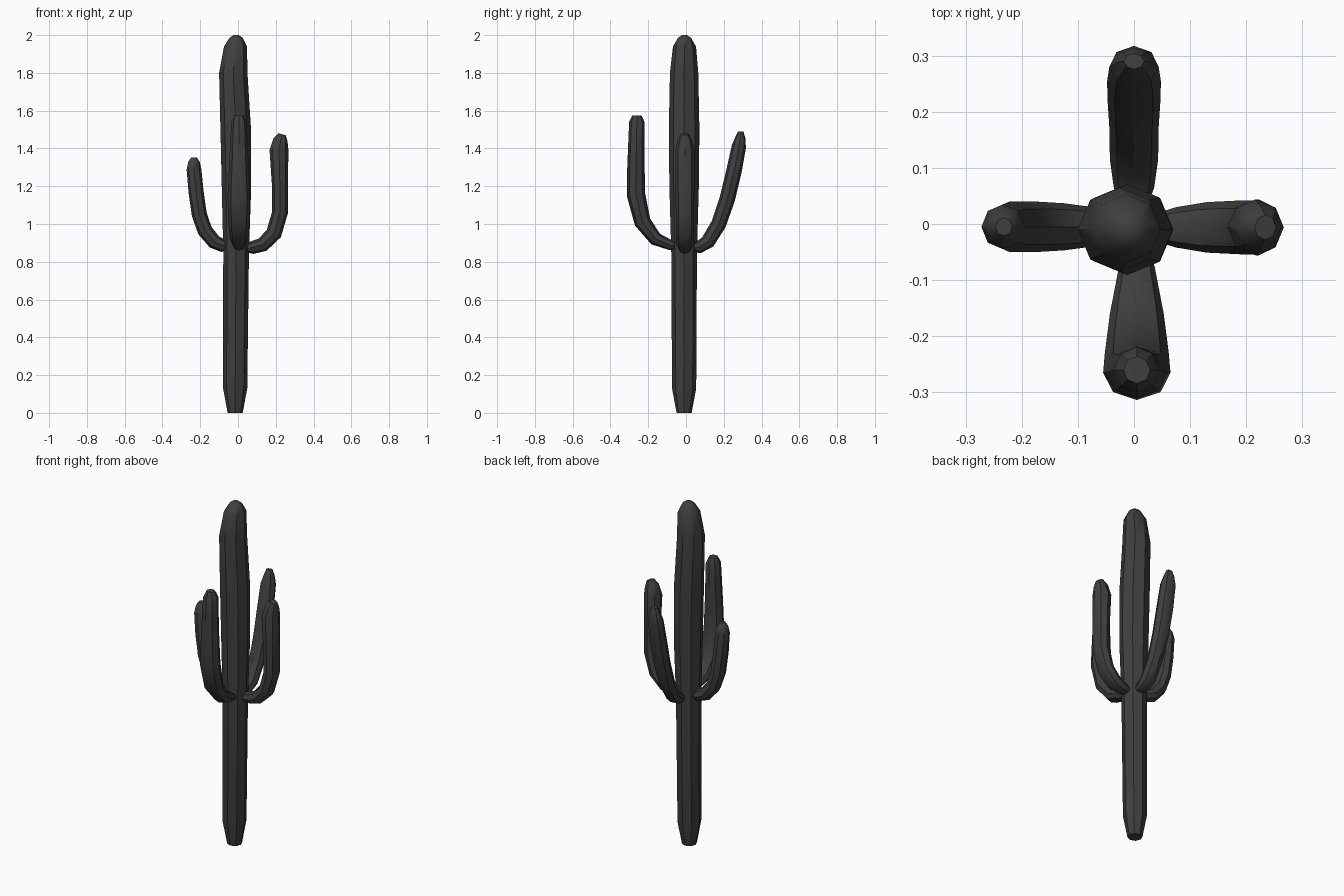
import bpy, bmesh, math
from mathutils import Vector

cube = bpy.data.objects.get("Cube")
if cube:
    bpy.data.objects.remove(cube)

mat = bpy.data.materials.new("dark_grey")
mat.use_nodes = True
grey = (0.05, 0.05, 0.05, 1)
mat.diffuse_color = grey
mat.node_tree.nodes["Principled BSDF"].inputs["Base Color"].default_value = grey

SIDES = 8


def skin(name, rings):
    """Bridge (centre, axis u, axis v) rings into a closed low-poly tube."""
    bm = bmesh.new()
    loops = []
    for c, u, v in rings:
        angles = [math.tau * i / SIDES for i in range(SIDES)]
        loops.append([bm.verts.new(c + u * math.cos(a) + v * math.sin(a)) for a in angles])
    for a, b in zip(loops, loops[1:]):
        for i in range(SIDES):
            j = (i + 1) % SIDES
            bm.faces.new((a[i], a[j], b[j], b[i]))
    bm.faces.new(loops[0][::-1])
    bm.faces.new(loops[-1])
    bmesh.ops.recalc_face_normals(bm, faces=bm.faces)
    mesh = bpy.data.meshes.new(name)
    bm.to_mesh(mesh)
    bm.free()
    mesh.materials.append(mat)
    obj = bpy.data.objects.new(name, mesh)
    bpy.context.collection.objects.link(obj)
    bpy.ops.object.select_all(action='DESELECT')
    obj.select_set(True)
    bpy.context.view_layer.objects.active = obj
    bpy.ops.object.shade_smooth_by_angle(angle=math.radians(40))


def arm(name, out, shift, path):
    """Sweep (distance out, height, radius in bend plane, radius sideways)."""
    out = Vector(out)
    side = Vector((0, 0, 1)).cross(out)
    pts = [out * p[0] + Vector((0, 0, p[1])) + side * shift for p in path]
    rings = []
    for i, p in enumerate(path):
        tangent = (pts[min(i + 1, len(pts) - 1)] - pts[max(i - 1, 0)]).normalized()
        rings.append((pts[i], side.cross(tangent) * p[2], side * p[3]))
    skin(name, rings)


# Trunk: centre x, centre y, height, radius
trunk = [(-.015, -.01, 0, .04), (-.015, -.01, .13, .064), (-.01, -.01, .85, .068),
         (-.008, -.01, 1.2, .078), (-.012, -.01, 1.5, .081), (-.025, -.01, 1.8, .075),
         (-.013, -.008, 1.94, .061), (-.01, -.008, 1.985, .035), (-.01, -.008, 2.0, .014)]
skin("trunk", [(Vector((x, y, z)), Vector((r, 0, 0)), Vector((0, r, 0))) for x, y, z, r in trunk])

# Four upturned arms
arm("right_arm", (-1, 0, 0), .005,
    [(.05, .885, .02, .025), (.08, .885, .034, .036), (.125, .905, .038, .042),
     (.175, .965, .04, .045), (.205, 1.05, .04, .045), (.222, 1.17, .04, .045),
     (.233, 1.29, .039, .04), (.233, 1.33, .03, .03), (.232, 1.352, .015, .016)])
arm("left_arm", (1, 0, 0), -.006,
    [(.04, .87, .02, .025), (.075, .875, .034, .036), (.13, .89, .038, .045),
     (.19, .95, .042, .048), (.222, 1.06, .042, .048), (.222, 1.2, .042, .05),
     (.217, 1.39, .05, .05), (.225, 1.445, .038, .038), (.234, 1.475, .02, .022)])
arm("front_arm", (0, -1, 0), .005,
    [(.04, .882, .016, .022), (.077, .886, .026, .032), (.16, .92, .036, .048),
     (.23, 1.01, .044, .057), (.265, 1.155, .049, .06), (.265, 1.3, .046, .052),
     (.262, 1.45, .043, .045), (.26, 1.54, .041, .041), (.26, 1.575, .024, .024)])
arm("back_arm", (0, 1, 0), 0,
    [(.035, .875, .02, .025), (.065, .875, .032, .036), (.115, .905, .038, .043),
     (.173, 1.0, .04, .044), (.218, 1.13, .041, .047), (.254, 1.28, .041, .048),
     (.28, 1.41, .038, .044), (.288, 1.46, .026, .03), (.29, 1.49, .014, .018)])
